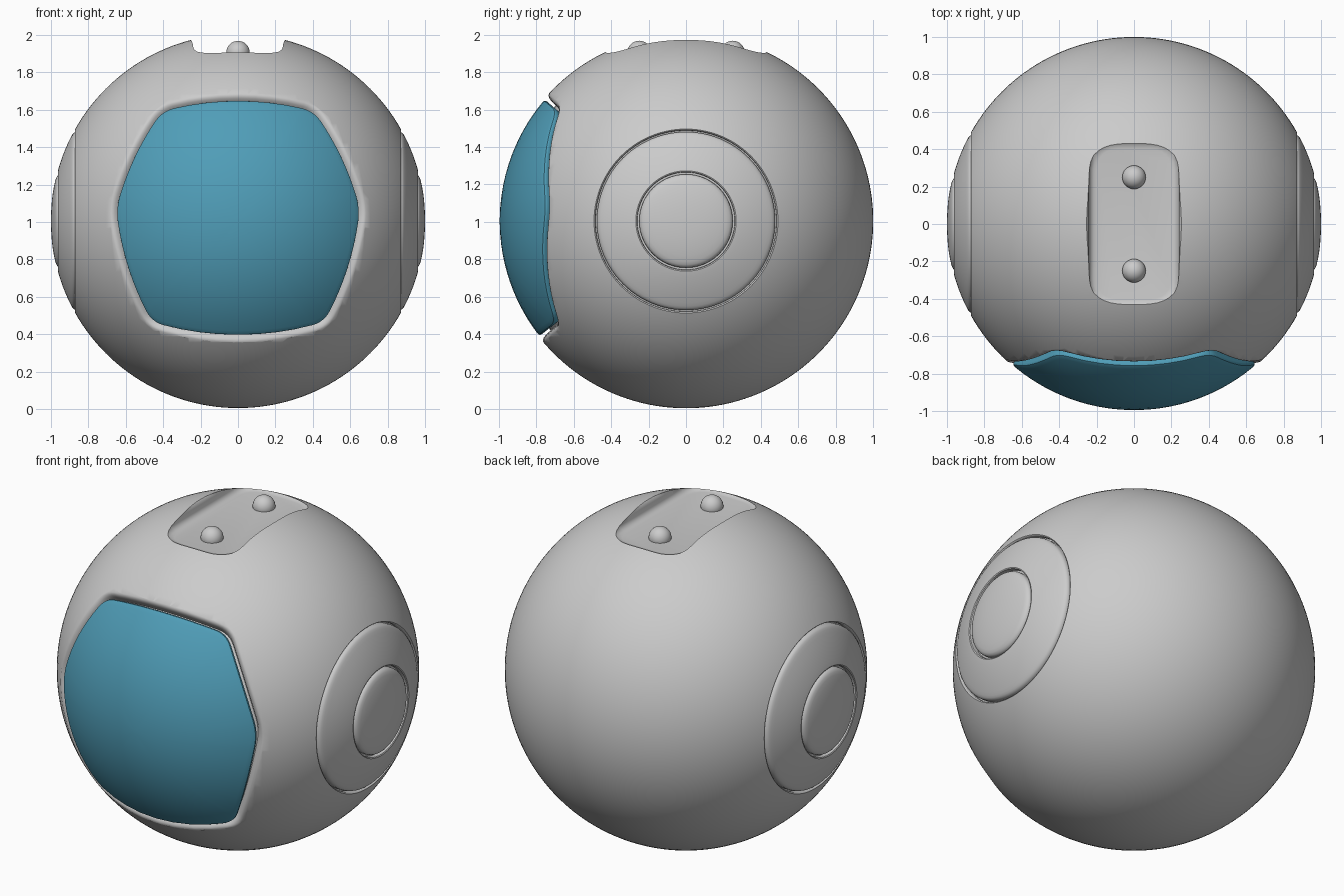
import bpy, bmesh
from math import sin, cos, pi, sqrt
from mathutils import Vector

if "Cube" in bpy.data.objects:
    bpy.data.objects.remove(bpy.data.objects["Cube"])

C = 1.005                                   # height of the ball's centre


def loft(name, rings):
    """Closed solid skinned through rings of equal point count, capped at both ends."""
    bm = bmesh.new()
    loops = [[bm.verts.new(p) for p in ring] for ring in rings]
    n = len(loops[0])
    for a, b in zip(loops, loops[1:]):
        for i in range(n):
            j = (i + 1) % n
            bm.faces.new((a[i], a[j], b[j], b[i]))
    bm.faces.new(loops[0][::-1])
    bm.faces.new(loops[-1])
    bmesh.ops.recalc_face_normals(bm, faces=bm.faces)
    me = bpy.data.meshes.new(name)
    bm.to_mesh(me)
    bm.free()
    ob = bpy.data.objects.new(name, me)
    bpy.context.collection.objects.link(ob)
    return ob


def activate(ob):
    bpy.ops.object.select_all(action='DESELECT')
    ob.select_set(True)
    bpy.context.view_layer.objects.active = ob


def smooth(ob):
    activate(ob)
    bpy.ops.object.shade_smooth_by_angle(angle=0.6)


def cut(ob, cutter):
    cutter.hide_render = True
    m = ob.modifiers.new("cut", 'BOOLEAN')
    m.operation, m.solver, m.object = 'DIFFERENCE', 'EXACT', cutter
    activate(ob)
    bpy.ops.object.modifier_apply(modifier=m.name)
    bpy.data.objects.remove(cutter)


def rounded(corners, r, steps=6, along=8):
    """2D polygon with rounded corners and subdivided edges."""
    pts, n = [], len(corners)
    for i in range(n):
        p, c, q = (Vector(corners[k % n]) for k in (i - 1, i, i + 1))
        a, b = c + (p - c).normalized() * r, c + (q - c).normalized() * r
        for s in range(steps + 1):
            t = s / steps
            pts.append(a * (1 - t) ** 2 + c * 2 * t * (1 - t) + b * t * t)
        nxt = q + (c - q).normalized() * r
        pts += [b.lerp(nxt, k / along) for k in range(1, along)]
    return pts


# Hexagon outline, projected from the ball's centre so its edges are great circles
half = [(0.595, 0.86), (0.885, 0.09), (0.67, -0.785)]
hexagon = rounded(half + [(-x, z) for x, z in reversed(half)], 0.11)


def face_rings(profile):
    return [[Vector((p.x * s, -1, p.y * s)).normalized() * r + Vector((0, 0, C))
             for p in hexagon] for s, r in profile]


def disc_rings(profile, side, n=96):
    return [[(side * x, r * cos(2 * pi * i / n), C + r * sin(2 * pi * i / n))
             for i in range(n)] for x, r in profile]


# Ball body
bpy.ops.mesh.primitive_uv_sphere_add(segments=160, ring_count=80, radius=1, location=(0, 0, C))
body = bpy.context.object
body.name = "ball_body"

# Pocket for the face panel, with a softened rim
inner = [0.02, 0.25, 0.5, 0.75, 0.95]
cut(body, loft("face_cutter", face_rings(
    [(s, 0.93) for s in inner]
    + [(1.03, 0.93), (1.035, 0.965), (1.045, 0.983), (1.06, 0.994), (1.085, 1.001), (1.15, 1.05)]
    + [(s, 1.08) for s in reversed(inner)])))

# Blue face panel
panel = loft("face_panel", face_rings(
    [(s, 0.92) for s in inner]
    + [(1.0, 0.92), (1.0, 0.978), (0.996, 0.987), (0.985, 0.993), (0.965, 0.995)]
    + [(0.93 - 0.07 * k, 0.995) for k in range(13)] + [(0.02, 0.995)]))
blue = bpy.data.materials.new("panel_blue")
blue.diffuse_color = (0.08, 0.34, 0.48, 1)
blue.use_nodes = True
blue.node_tree.nodes["Principled BSDF"].inputs["Base Color"].default_value = blue.diffuse_color
panel.data.materials.append(blue)
smooth(panel)

# Slot in the top, with a filleted floor and flared rim
slot_profile = [(0.0, 1.897), (0.02, 1.9), (0.036, 1.91), (0.043, 1.925), (0.046, 1.95),
                (0.052, 1.966), (0.066, 1.98), (0.10, 2.0), (0.10, 2.1)]
slot_rings = []
for d, z in slot_profile:
    x, y = 0.195 + d, 0.40 + d
    outline = rounded([(x, y), (-x, y), (-x, -y), (x, -y)], 0.11 + d)
    slot_rings.append([(p.x, p.y, z) for p in outline])
cut(body, loft("slot_cutter", slot_rings))

# Two studs on the slot floor
for label, y in (("front", -0.25), ("rear", 0.25)):
    bpy.ops.mesh.primitive_uv_sphere_add(segments=32, ring_count=16, radius=0.063,
                                         location=(0, y, 1.905))
    bpy.context.object.name = label + "_stud"
    smooth(bpy.context.object)

# Side discs: pocket, ring plate and centre button on both sides
plate_dome = [(sqrt(1 - r * r), r) for r in (0.455 - 0.0175 * k for k in range(11))]
for label, side in (("left", -1), ("right", 1)):
    cut(body, loft("disc_cutter", disc_rings(
        [(0.84, 0.02), (0.84, 0.483), (0.862, 0.484), (0.869, 0.488), (0.874, 0.497),
         (0.885, 0.53), (1.1, 0.53), (1.1, 0.02)], side)))
    smooth(loft(label + "_plate", disc_rings(
        [(0.83, 0.02), (0.83, 0.476), (0.866, 0.476), (0.877, 0.472), (0.884, 0.465)]
        + plate_dome + [(0.963, 0.268), (0.96, 0.262), (0.95, 0.26), (0.935, 0.26),
                        (0.935, 0.02)], side)))
    smooth(loft(label + "_button", disc_rings(
        [(0.93, 0.02), (0.93, 0.25), (0.953, 0.249), (0.963, 0.244), (0.971, 0.233),
         (0.977, 0.216), (0.984, 0.185), (0.99, 0.15), (0.995, 0.11), (0.998, 0.07),
         (1.0, 0.02)], side)))

smooth(body)
